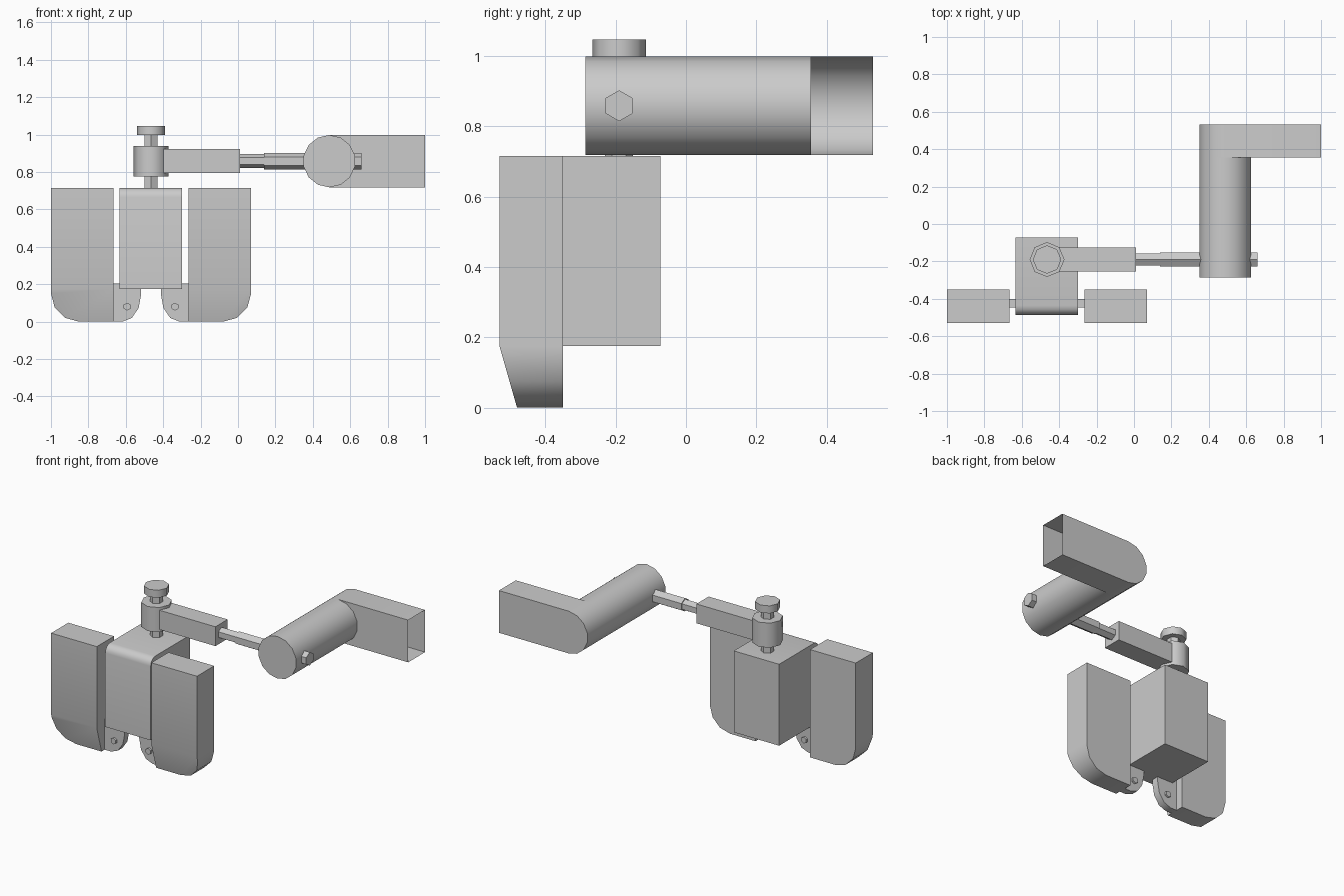
import bpy, bmesh
from math import sin, cos, pi, radians
from mathutils import Vector

if "Cube" in bpy.data.objects:
    bpy.data.objects.remove(bpy.data.objects["Cube"], do_unlink=True)

grey = bpy.data.materials.new("plain grey")
grey.use_nodes = True
colour = (0.6, 0.6, 0.6, 1)
grey.diffuse_color = colour
grey.node_tree.nodes["Principled BSDF"].inputs["Base Color"].default_value = colour

AXES = {"x": lambda a, b, t: (t, a, b),
        "y": lambda a, b, t: (a, t, b),
        "z": lambda a, b, t: (a, b, t)}


def arc(ca, cb, ra, rb, start, end, steps):
    """Points on an elliptical arc, angles in degrees."""
    angles = [radians(start + (end - start) * i / steps) for i in range(steps + 1)]
    return [(ca + ra * cos(t), cb + rb * sin(t)) for t in angles]


def ngon(ca, cb, r, sides, start=90):
    return arc(ca, cb, r, r, start, start + 360, sides)[:-1]


def prism(name, profile, axis, t0, t1, smooth=40, open_side=None, edit=None):
    """Extrude a profile along an axis; optionally leave one side open."""
    bm = bmesh.new()
    face = bm.faces.new([bm.verts.new(AXES[axis](a, b, t0)) for a, b in profile])
    new = bmesh.ops.extrude_face_region(bm, geom=[face])["geom"]
    moved = [v for v in new if isinstance(v, bmesh.types.BMVert)]
    bmesh.ops.translate(bm, verts=moved, vec=AXES[axis](0, 0, t1 - t0))
    if edit:
        edit(bm)
    bmesh.ops.recalc_face_normals(bm, faces=bm.faces)
    bm.normal_update()
    if open_side:
        side = [f for f in bm.faces if f.normal.dot(Vector(open_side)) > 0.99]
        bmesh.ops.delete(bm, geom=side, context="FACES")
    mesh = bpy.data.meshes.new(name)
    bm.to_mesh(mesh)
    bm.free()
    mesh.materials.append(grey)
    obj = bpy.data.objects.new(name, mesh)
    bpy.context.collection.objects.link(obj)
    bpy.ops.object.select_all(action="DESELECT")
    obj.select_set(True)
    bpy.context.view_layer.objects.active = obj
    bpy.ops.object.shade_smooth_by_angle(angle=radians(smooth))
    return obj


MID = -0.465            # centre line of the pedestal and pads
POST_Y = -0.19
ARM_Z = 0.858
TOP = 0.715


def taper_front(bm):
    """Slope the lower front of a pad backwards."""
    cut = 0.175
    bmesh.ops.bisect_plane(bm, geom=bm.verts[:] + bm.edges[:] + bm.faces[:],
                           plane_co=(0, 0, cut), plane_no=(0, 0, 1))
    for v in bm.verts:
        if v.co.z < cut and v.co.y < -0.5:
            v.co.y += 0.05 * (1 - v.co.z / cut)


# Pads with their hinge lugs and pins, mirrored about the pedestal
for label, s in (("right", -1), ("left", 1)):
    place = lambda pts: [(MID + s * a, b) for a, b in pts]
    pad = [(0.2, 0), (0.2, TOP), (0.535, TOP)] + arc(0.385, 0.15, 0.15, 0.15, 0, -90, 3)
    prism(label + "_pad", place(pad), "y", -0.53, -0.35, edit=taper_front)
    lug = [(0.23, 0.203), (0.053, 0.203)] + arc(0.153, 0.145, 0.1, 0.145, 180, 270, 3) + [(0.23, 0)]
    prism(label + "_hinge_lug", place(lug), "y", -0.447, -0.4)
    prism(label + "_hinge_pin", ngon(MID + s * 0.128, 0.08, 0.021, 6), "y", -0.46, -0.387)

# Pedestal block with a rounded top front edge
block = [(-0.487, 0.175), (-0.072, 0.175), (-0.072, TOP)] + \
    arc(-0.437, TOP - 0.05, 0.05, 0.05, 90, 180, 4)
prism("pedestal_block", block, "x", -0.633, -0.3)

# Vertical pivot post, collar and knob
prism("pivot_post", ngon(MID, POST_Y, 0.04, 6), "z", TOP - 0.02, 1.0)
prism("pivot_collar", ngon(MID, POST_Y, 0.093, 8), "z", 0.777, 0.94, smooth=46)
prism("pivot_knob", ngon(MID, POST_Y, 0.076, 8), "z", 0.997, 1.047, smooth=46)

# Horizontal arm and hexagonal rod
bar = [(POST_Y + a, ARM_Z + b) for a, b in
       ((-0.064, -0.064), (0.064, -0.064), (0.064, 0.064), (-0.064, 0.064))]
prism("arm_bar", bar, "x", MID + 0.03, 0.012)
prism("thin_rod", ngon(POST_Y, ARM_Z, 0.037, 6), "x", 0, 0.14)
prism("thick_rod", ngon(POST_Y, ARM_Z, 0.044, 6), "x", 0.14, 0.66)

# Round tube joined to a hollow side branch that is open at its end
TUBE_X, R = 0.488, 0.14
prism("round_tube", ngon(TUBE_X, ARM_Z, R, 14), "y", -0.285, 0.355, open_side=(0, 1, 0))
branch = arc(TUBE_X, ARM_Z, R, R, 90, 270, 7) + [(1, ARM_Z - R), (1, ARM_Z + R)]
prism("side_branch", branch, "y", 0.355, 0.532, open_side=(1, 0, 0))
